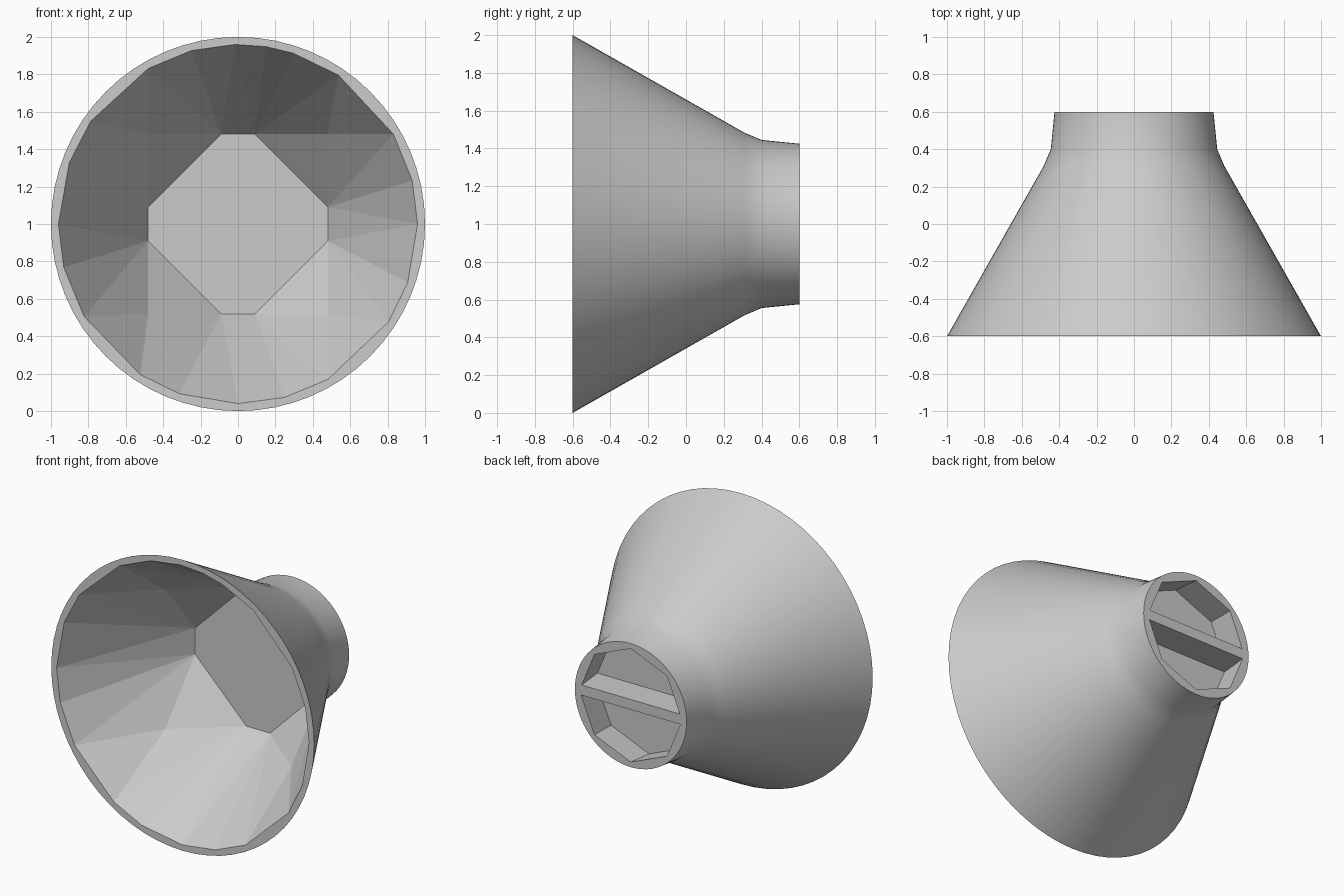
import bpy, bmesh, math
from mathutils import Vector

if "Cube" in bpy.data.objects:
    bpy.data.objects.remove(bpy.data.objects["Cube"])

CZ = 1.0  # height of the cone axis


def ring(bm, radius, y, degrees):
    return [bm.verts.new((radius * math.cos(math.radians(a)), y,
                          CZ + radius * math.sin(math.radians(a)))) for a in degrees]


def bridge(bm, a, b, smooth=False):
    n = len(a)
    for i in range(n):
        f = bm.faces.new((a[i], a[(i + 1) % n], b[(i + 1) % n], b[i]))
        f.smooth = smooth


def loop_edges(bm, loop):
    out = []
    for i, v in enumerate(loop):
        w = loop[(i + 1) % len(loop)]
        out.append(bm.edges.get((v, w)) or bm.edges.new((v, w)))
    return out


def fill_between(bm, outer, inner):
    bmesh.ops.triangle_fill(bm, use_beauty=True, normal=(0, 1, 0),
                            edges=loop_edges(bm, outer) + loop_edges(bm, inner))


def to_object(bm, name):
    bmesh.ops.recalc_face_normals(bm, faces=bm.faces)
    for e in bm.edges:
        e.smooth = len(e.link_faces) == 2 and e.calc_face_angle(0) < 0.3
    mesh = bpy.data.meshes.new(name)
    bm.to_mesh(mesh)
    bm.free()
    obj = bpy.data.objects.new(name, mesh)
    bpy.context.collection.objects.link(obj)
    return obj


bm = bmesh.new()

# smooth outer cone with collar and stud
SEG = 64
angles = [360 * i / SEG for i in range(SEG)]
profile = [(1.0, -0.6), (0.483, 0.31), (0.445, 0.4), (0.425, 0.6)]
rings = [ring(bm, r, y, angles) for r, y in profile]
for a, b in zip(rings, rings[1:]):
    bridge(bm, a, b, True)

# faceted hollow: rim polygon, four square corners and an octagonal floor
rim = ring(bm, 0.96, -0.6, [0, 14, 30, 56, 72, 81, 91, 105, 120, 145, 160, 180,
                            194, 211, 237, 251, 270, 285, 300, 327, 341])
h = 0.48
inner = [bm.verts.new((sx * h, -0.105, CZ + sz * h)) for sx in (-1, 1) for sz in (-1, 1)]
for s in (-1, 1):
    for t in (-0.09, 0.09):
        inner.append(bm.verts.new((s * h, 0.22, CZ + t)))
        inner.append(bm.verts.new((t, 0.22, CZ + s * h)))
bmesh.ops.convex_hull(bm, input=rim + inner)
cap = [f for f in bm.faces if all(v.co.y < -0.59 for v in f.verts)]
bmesh.ops.delete(bm, geom=cap, context='FACES_ONLY')
rim_set = set(rim)
for e in [e for e in bm.edges if not e.link_faces and set(e.verts) <= rim_set]:
    bm.edges.remove(e)
fill_between(bm, rings[0], rim)

# octagonal recess in the stud
eighths = range(0, 360, 45)
mouth = ring(bm, 0.39, 0.6, eighths)
floor = ring(bm, 0.41, 0.4, eighths)
bridge(bm, mouth, floor)
bm.faces.new(floor)
fill_between(bm, rings[-1], mouth)
to_object(bm, "cone_body")

# bar across the recess
bm = bmesh.new()
bmesh.ops.create_cube(bm, size=1)
for v in bm.verts:
    v.co = Vector((v.co.x * 0.79, 0.5 + v.co.y * 0.2, CZ + 0.005 + v.co.z * 0.07))
to_object(bm, "stud_bar")
